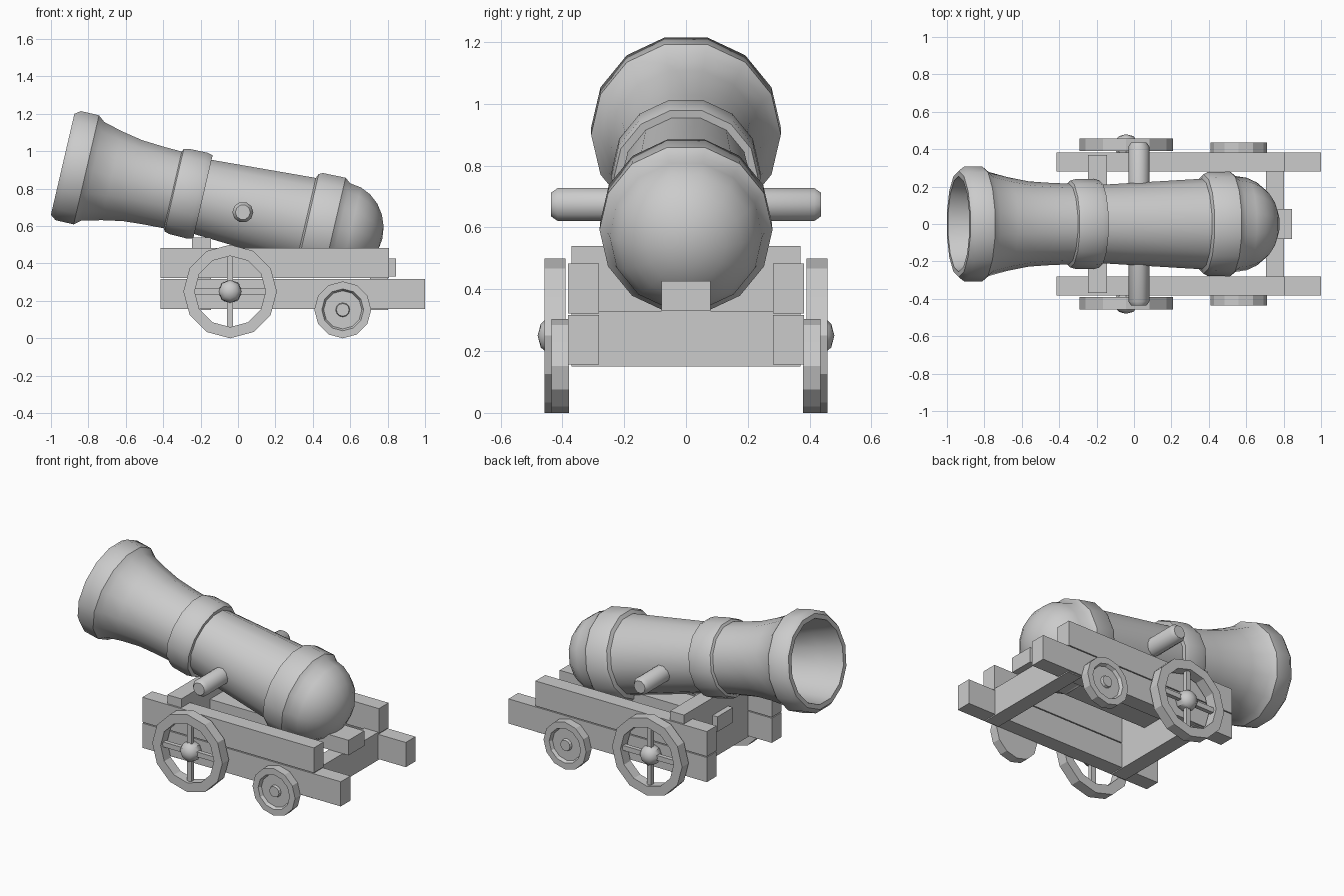
import bpy, bmesh, math
from mathutils import Matrix, Vector

if "Cube" in bpy.data.objects:
    bpy.data.objects.remove(bpy.data.objects["Cube"])


def finish(name, bm, smooth=False):
    bmesh.ops.recalc_face_normals(bm, faces=bm.faces)
    me = bpy.data.meshes.new(name)
    bm.to_mesh(me)
    bm.free()
    ob = bpy.data.objects.new(name, me)
    bpy.context.collection.objects.link(ob)
    if smooth:
        bpy.ops.object.select_all(action='DESELECT')
        ob.select_set(True)
        bpy.context.view_layer.objects.active = ob
        bpy.ops.object.shade_smooth_by_angle(angle=math.radians(37))
    return ob


def box(name, x0, x1, y0, y1, z0, z1):
    bm = bmesh.new()
    bmesh.ops.create_cube(bm, size=1)
    bm.transform(Matrix.Translation(((x0 + x1) / 2, (y0 + y1) / 2, (z0 + z1) / 2))
                 @ Matrix.Diagonal((x1 - x0, y1 - y0, z1 - z0, 1)))
    return finish(name, bm)


def revolve(name, profile, sides, matrix, offset=0.0, closed=False, smooth=False):
    """Turn (height, radius) points around local z, then place with matrix."""
    bm = bmesh.new()
    rings = []
    for h, r in profile:
        if r == 0:
            rings.append([bm.verts.new((0, 0, h))] * sides)
        else:
            angles = [offset + 2 * math.pi * i / sides for i in range(sides)]
            rings.append([bm.verts.new((r * math.cos(a), r * math.sin(a), h)) for a in angles])
    pairs = list(zip(rings, rings[1:]))
    if closed:
        pairs.append((rings[-1], rings[0]))
    for a, b in pairs:
        for i in range(sides):
            j = (i + 1) % sides
            bm.faces.new(list(dict.fromkeys((a[i], a[j], b[j], b[i]))))
    bm.transform(matrix)
    return finish(name, bm, smooth)


# Barrel: bore, flared muzzle, two raised bands and a domed breech
tilt = math.radians(13.1)
barrel_matrix = Matrix.Translation((-0.9375, 0, 0.93)) @ Matrix.Rotation(math.pi / 2 + tilt, 4, 'Y')
barrel = [(0.95, 0), (0.95, 0.16), (0.6, 0.175), (0.38, 0.19), (0.16, 0.23), (0, 0.255),
          (0, 0.284), (0.03, 0.307), (0.13, 0.307), (0.165, 0.278), (0.27, 0.25),
          (0.384, 0.228), (0.5, 0.22), (0.605, 0.216), (0.612, 0.232), (0.64, 0.24), (0.74, 0.242),
          (0.77, 0.234), (0.77, 0.209), (1.335, 0.242), (1.345, 0.266), (1.365, 0.277),
          (1.49, 0.28), (1.52, 0.256)]
barrel += [(1.52 + 0.235 * math.sin(t), 0.256 * math.cos(t))
           for t in (math.radians(15 * k) for k in range(1, 6))] + [(1.755, 0)]
revolve("barrel", barrel, 14, barrel_matrix, math.pi / 14, smooth=True)

# Trunnion through the barrel
revolve("trunnion", [(-0.437, 0), (-0.437, 0.04), (-0.415, 0.056), (0.415, 0.056),
                     (0.437, 0.04), (0.437, 0)], 10,
        Matrix.Translation((0.026, 0, 0.674)) @ Matrix.Rotation(-math.pi / 2, 4, 'X'), smooth=True)

# Carriage cross members and centre beam
box("front_cross_beam", -0.245, -0.145, -0.37, 0.37, 0.15, 0.54)
box("rear_cross_beam", 0.705, 0.803, -0.37, 0.37, 0.15, 0.33)
box("centre_beam", -0.28, 0.845, -0.08, 0.08, 0.33, 0.427)

for side, label in ((-1, "right"), (1, "left")):
    # Side rails
    ya, yb = sorted((side * 0.282, side * 0.381))
    box("lower_rail_" + label, -0.415, 1.0, ya, yb, 0.157, 0.316)
    box("upper_rail_" + label, -0.415, 0.808, ya, yb, 0.322, 0.483)

    # Front spoked wheel
    turn = Matrix.Rotation(-side * math.pi / 2, 4, 'X')
    front = Matrix.Translation((-0.042, 0, 0.25)) @ turn
    revolve("front_wheel_rim_" + label, [(0.39, 0.25), (0.457, 0.25), (0.457, 0.19), (0.39, 0.19)],
            12, front, closed=True)
    ya, yb = sorted((side * 0.41, side * 0.437))
    box("vertical_spoke_" + label, -0.058, -0.026, ya, yb, 0.055, 0.445)
    box("horizontal_spoke_" + label, -0.237, 0.153, ya, yb, 0.234, 0.266)
    revolve("front_hub_" + label, [(0.37, 0), (0.37, 0.045), (0.41, 0.064), (0.445, 0.06),
                                   (0.47, 0.038), (0.48, 0)], 8, front, smooth=True)

    # Rear solid wheel with recessed face and hub
    rear = Matrix.Translation((0.56, 0, 0.152)) @ turn
    revolve("rear_wheel_" + label, [(0.378, 0), (0.378, 0.152), (0.435, 0.152), (0.435, 0.112),
                                    (0.415, 0.102), (0.415, 0.038), (0.432, 0.034), (0.432, 0)],
            12, rear)
